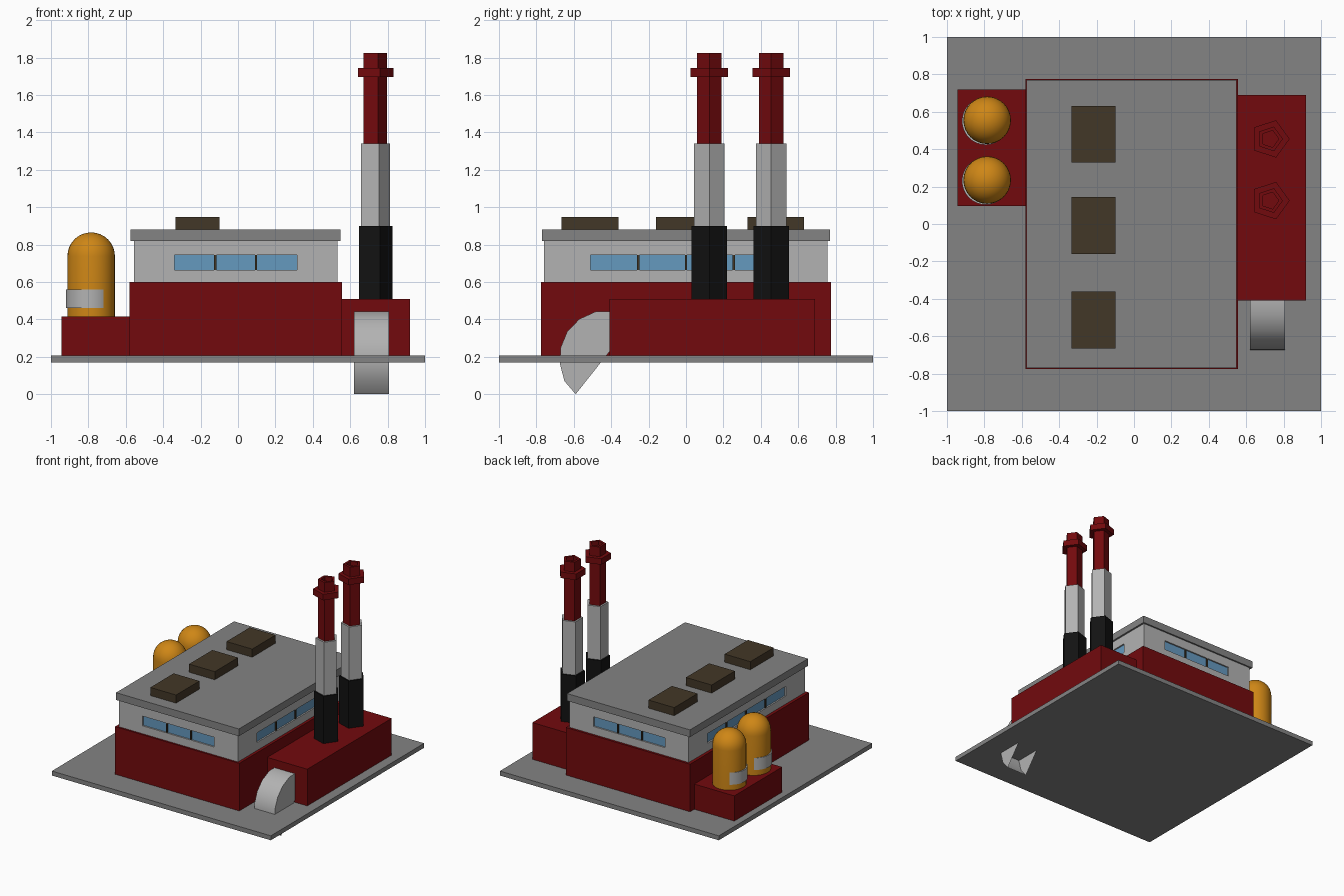
import bpy, bmesh, math
from mathutils import Vector

if "Cube" in bpy.data.objects:
    bpy.data.objects.remove(bpy.data.objects["Cube"])


def material(name, rgb):
    m = bpy.data.materials.new(name)
    m.diffuse_color = (*rgb, 1)
    m.use_nodes = True
    m.node_tree.nodes["Principled BSDF"].inputs["Base Color"].default_value = m.diffuse_color
    return m


RED = material("red", (0.17, 0.003, 0.004))
PALE = material("pale_grey", (0.45, 0.45, 0.45))
GREY = material("grey", (0.23, 0.23, 0.23))
BROWN = material("brown", (0.055, 0.038, 0.02))
ORANGE = material("orange", (0.62, 0.24, 0.008))
BLACK = material("black", (0.006, 0.006, 0.006))
BLUE = material("window_blue", (0.13, 0.32, 0.52))


def finish(name, bm, mat, smooth=False):
    bmesh.ops.recalc_face_normals(bm, faces=bm.faces)
    me = bpy.data.meshes.new(name)
    bm.to_mesh(me)
    bm.free()
    ob = bpy.data.objects.new(name, me)
    bpy.context.collection.objects.link(ob)
    if mat:
        me.materials.append(mat)
    if smooth:
        bpy.ops.object.select_all(action='DESELECT')
        ob.select_set(True)
        bpy.context.view_layer.objects.active = ob
        bpy.ops.object.shade_smooth_by_angle(angle=math.radians(40))
    return ob


def add_box(bm, x0, x1, y0, y1, z0, z1):
    lo, hi = Vector((x0, y0, z0)), Vector((x1, y1, z1))
    verts = bmesh.ops.create_cube(bm, size=1)["verts"]
    for v in verts:
        v.co = (lo + hi) / 2 + v.co * (hi - lo)


def box(name, mat, *bounds):
    bm = bmesh.new()
    add_box(bm, *bounds)
    return finish(name, bm, mat)


def lathe(name, mat, profile, n, cx, cy, smooth=False):
    """Revolve (radius, z) points; a radius of 0 makes a pole."""
    bm = bmesh.new()
    rings = []
    for r, z in profile:
        count = n if r > 0 else 1
        rings.append([bm.verts.new((cx + r * math.cos(2 * math.pi * i / n),
                                    cy + r * math.sin(2 * math.pi * i / n), z))
                      for i in range(count)])
    for a, b in zip(rings, rings[1:]):
        for i in range(n):
            j = (i + 1) % n
            quad = [a[i % len(a)], a[j % len(a)], b[j % len(b)], b[i % len(b)]]
            bm.faces.new(list(dict.fromkeys(quad)))
    return finish(name, bm, mat, smooth)


# Ground slab and building masses
box("base_slab", GREY, -1, 1, -1, 1, 0.17, 0.207)
box("main_hall", RED, -0.58, 0.555, -0.775, 0.775, 0.205, 0.60)
box("chimney_annex", RED, 0.55, 0.92, -0.41, 0.69, 0.205, 0.51)
box("tank_annex", RED, -0.945, -0.575, 0.095, 0.72, 0.205, 0.415)
wall = box("upper_wall", PALE, -0.555, 0.532, -0.76, 0.757, 0.59, 0.825)
box("roof", GREY, -0.575, 0.547, -0.77, 0.77, 0.82, 0.88)
for i, y in enumerate((-0.513, -0.008, 0.48)):
    box(f"roof_vent_{i + 1}", BROWN, -0.335, -0.10, y - 0.152, y + 0.152, 0.87, 0.947)

# Recessed window bands with dividers on all four sides
D = 0.015
Z0, Z1 = 0.665, 0.745
cut = bmesh.new()
for side, axis, pos, inward, lo, hi, panes in (
        ("front", 'y', -0.76, 1, -0.34, 0.315, 3),
        ("back", 'y', 0.757, -1, -0.34, 0.315, 3),
        ("left", 'x', -0.555, 1, -0.51, 0.51, 4),
        ("right", 'x', 0.532, -1, -0.51, 0.51, 4)):

    def slab(a, b, d0, d1):
        d = sorted((pos + inward * d0, pos + inward * d1))
        return (a, b, *d, Z0, Z1) if axis == 'y' else (*d, a, b, Z0, Z1)

    add_box(cut, *slab(lo, hi, -0.02, D))
    box(f"{side}_window", BLUE, *slab(lo, hi, D - 0.003, D + 0.01))
    for k in range(1, panes):
        c = lo + (hi - lo) * k / panes
        box(f"{side}_window_divider_{k}", BROWN, *slab(c - 0.006, c + 0.006, 0.002, D + 0.005))
cutter = finish("window_cutter", cut, None)
cutter.hide_render = True
mod = wall.modifiers.new("windows", 'BOOLEAN')
mod.operation, mod.object, mod.solver = 'DIFFERENCE', cutter, 'EXACT'
bpy.context.view_layer.objects.active = wall
bpy.ops.object.modifier_apply(modifier=mod.name)
bpy.data.objects.remove(cutter)

# Five-sided stepped chimneys with a hollow mouth
for i, y in enumerate((0.125, 0.455)):
    p = f"chimney_{i + 1}"
    lathe(p + "_base", BLACK, [(0, 0.50), (0.1, 0.50), (0.1, 0.90), (0, 0.90)], 5, 0.727, y)
    lathe(p + "_middle", PALE, [(0, 0.89), (0.086, 0.89), (0.086, 1.34), (0, 1.34)], 5, 0.727, y)
    lathe(p + "_top", RED, [(0, 1.33), (0.069, 1.33), (0.069, 1.695), (0.105, 1.695),
                            (0.105, 1.745), (0.069, 1.745), (0.069, 1.825),
                            (0.047, 1.825), (0.047, 1.79), (0, 1.79)], 5, 0.727, y)

# Domed tanks with a slightly offset band
R = 0.127
dome = [(R * math.cos(t * math.pi / 16), 0.738 + R * math.sin(t * math.pi / 16)) for t in range(8)]
for i, y in enumerate((0.235, 0.555)):
    lathe(f"tank_{i + 1}", ORANGE, [(0, 0.41), (R, 0.41)] + dome + [(0, 0.738 + R)],
          32, -0.785, y, True)
    lathe(f"tank_band_{i + 1}", PALE, [(0, 0.46), (R, 0.46), (R, 0.56), (0, 0.56)],
          32, -0.793, y - 0.005, True)

# Curved outlet duct, open along its inner edge
arc = [(-0.405, 0.443), (-0.48, 0.443), (-0.57, 0.402), (-0.635, 0.335),
       (-0.67, 0.25), (-0.675, 0.165), (-0.65, 0.07), (-0.59, 0.0)]
bm = bmesh.new()
sides = [[bm.verts.new((x, y, z)) for y, z in arc + [(-0.405, 0.233)]] for x in (0.62, 0.807)]
for s in sides:
    bm.faces.new(s)
for k in range(len(arc) - 1):
    bm.faces.new((sides[0][k], sides[0][k + 1], sides[1][k + 1], sides[1][k]))
finish("outlet_duct", bm, PALE, True)
